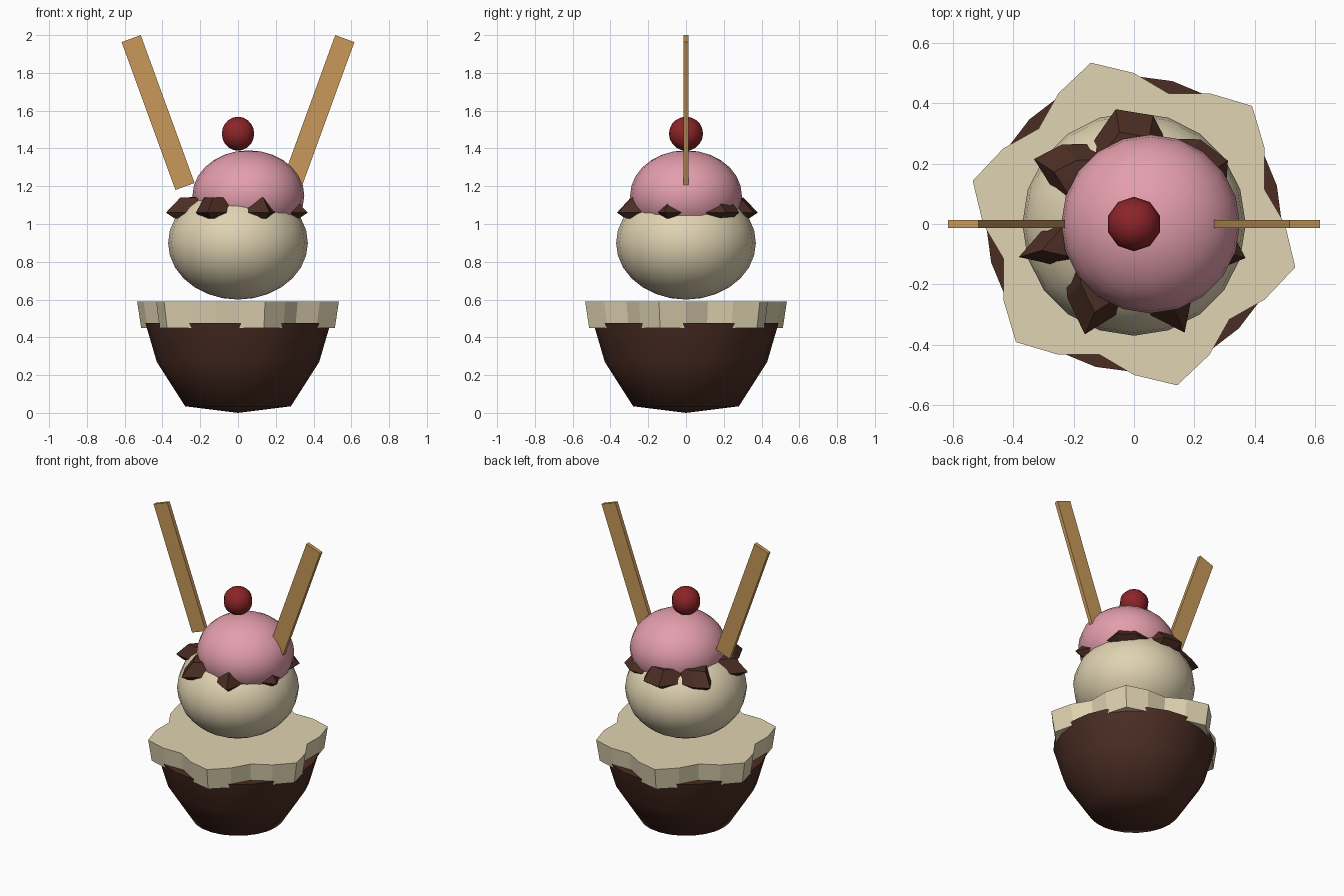
import bpy, bmesh, math
from mathutils import Matrix

if "Cube" in bpy.data.objects:
    bpy.data.objects.remove(bpy.data.objects["Cube"])


def mat(name, rgb):
    m = bpy.data.materials.new(name)
    lin = [((c / 255 + 0.055) / 1.055) ** 2.4 for c in rgb]
    m.diffuse_color = (*lin, 1)
    m.use_nodes = True
    m.node_tree.nodes["Principled BSDF"].inputs["Base Color"].default_value = m.diffuse_color
    return m


CHOC = mat("chocolate", (75, 45, 35))
CREAM = mat("vanilla cream", (224, 211, 178))
PINK = mat("strawberry pink", (227, 158, 172))
RED = mat("cherry red", (140, 36, 40))
WAFER = mat("wafer tan", (200, 153, 90))


def finish(name, bm, material, smooth=False):
    bmesh.ops.recalc_face_normals(bm, faces=bm.faces[:])
    for f in bm.faces:
        f.smooth = smooth
    me = bpy.data.meshes.new(name)
    bm.to_mesh(me)
    bm.free()
    me.materials.append(material)
    ob = bpy.data.objects.new(name, me)
    bpy.context.collection.objects.link(ob)
    return ob


def ball(name, centre, r, rz, segs, rings, material):
    bm = bmesh.new()
    bmesh.ops.create_uvsphere(bm, u_segments=segs, v_segments=rings, radius=1)
    bm.transform(Matrix.Translation(centre) @ Matrix.Diagonal((r, r, rz, 1)))
    return finish(name, bm, material, True)


def loft(name, outline, levels, material, bottom_z=None, top_z=None):
    """Stack scaled copies of a polar outline [(degrees, radius)], levels = [(scale, z)]."""
    bm = bmesh.new()
    rings = []
    for s, z in levels:
        rings.append([bm.verts.new((s * r * math.cos(math.radians(a)),
                                    s * r * math.sin(math.radians(a)), z))
                      for a, r in outline])
    n = len(outline)
    for lo, hi in zip(rings, rings[1:]):
        for i in range(n):
            j = (i + 1) % n
            bm.faces.new((lo[i], lo[j], hi[j], hi[i]))
    for ring, z in ((rings[0], bottom_z), (rings[-1], top_z)):
        if z is None:
            bm.faces.new(ring)
        else:
            c = bm.verts.new((0, 0, z))
            for i in range(n):
                bm.faces.new((ring[i], ring[(i + 1) % n], c))
    return finish(name, bm, material)


# Chocolate bowl
circle = [(i * 15, 1) for i in range(24)]
bowl = loft("bowl", circle, [(0.28, 0.035), (0.43, 0.27), (0.49, 0.475)], CHOC, bottom_z=0.0)
for f in bowl.data.polygons:
    f.use_smooth = len(f.vertices) < 5

# Wavy cream layer on the bowl
wave = [(a, 0.5 + 0.053 * math.cos(math.radians(6 * (a - 45)))) for a in range(0, 360, 15)]
loft("cream_frill", wave, [(0.96, 0.45), (1, 0.59)], CREAM)

# Scoops and cherry
ball("vanilla_scoop", (0, 0, 0.9), 0.37, 0.3, 20, 14, CREAM)
ball("strawberry_scoop", (0.055, 0, 1.15), 0.296, 0.24, 20, 14, PINK)
ball("cherry", (0, 0, 1.478), 0.09, 0.09, 10, 10, RED)

# Jagged chocolate sauce between the scoops
splat = [(5, 0.30), (34, 0.375), (52, 0.356), (70, 0.30), (80, 0.365), (99, 0.385),
         (118, 0.30), (132, 0.355), (147, 0.395), (160, 0.27), (180, 0.285), (196, 0.397),
         (212, 0.27), (228, 0.33), (246, 0.40), (260, 0.30), (278, 0.298), (295, 0.397),
         (308, 0.31), (330, 0.31), (343, 0.386)]
loft("chocolate_sauce", splat, [(0.88, 1.03), (1, 1.06), (0.8, 1.14)], CHOC,
     bottom_z=1.05, top_z=1.15)

# Pair of leaning wafer sticks
for side, label in ((-1, "left"), (1, "right")):
    bm = bmesh.new()
    bmesh.ops.create_cube(bm, size=1)
    bm.transform(Matrix.Translation((side * 0.423, 0, 1.59))
                 @ Matrix.Rotation(side * math.radians(20), 4, 'Y')
                 @ Matrix.Diagonal((0.108, 0.025, 0.833, 1)))
    finish("wafer_" + label, bm, WAFER)
